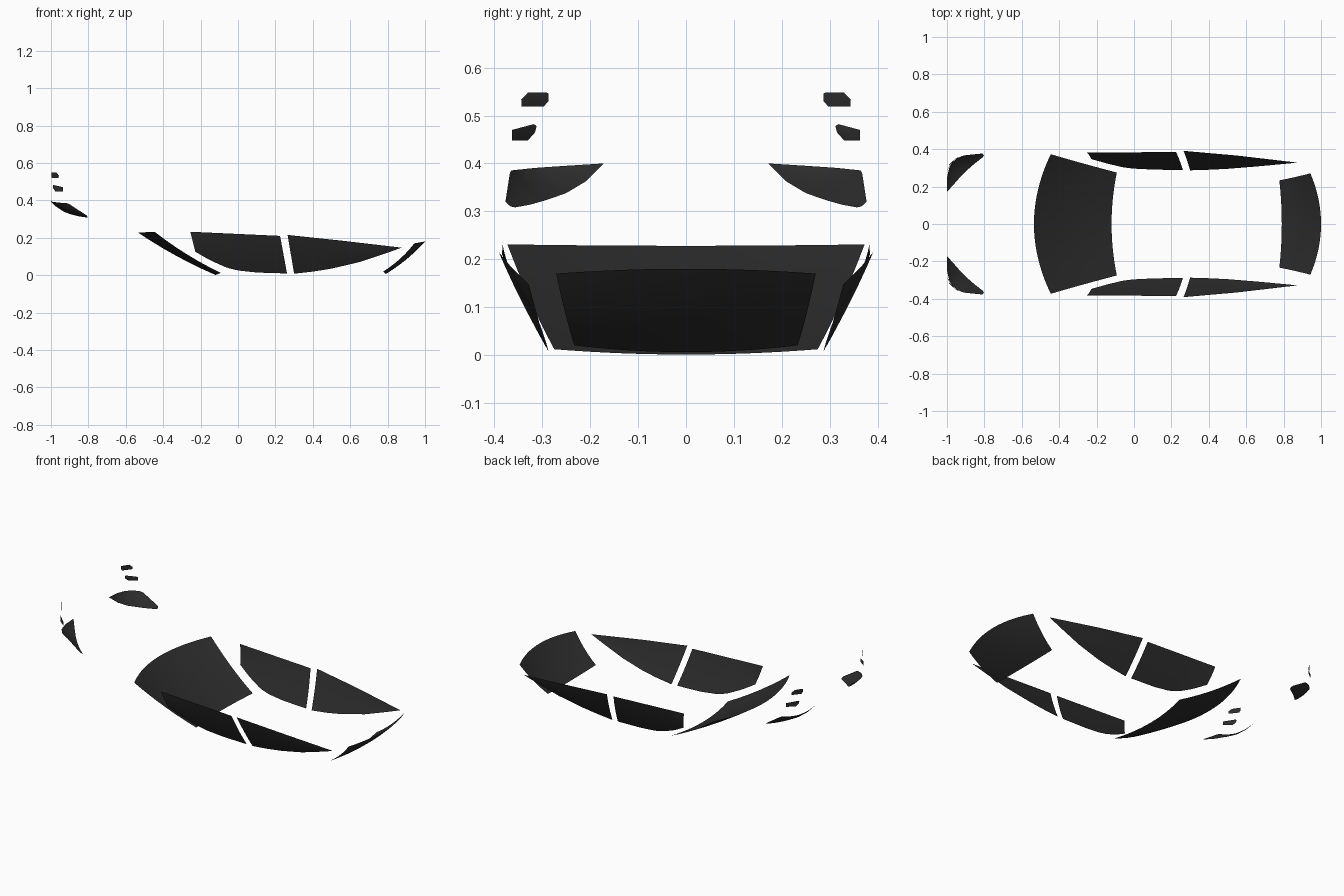
import bpy, bmesh
from mathutils import Vector

if "Cube" in bpy.data.objects:
    bpy.data.objects.remove(bpy.data.objects["Cube"])

glass = bpy.data.materials.new("dark_glass")
glass.diffuse_color = (0.025, 0.025, 0.025, 1)
glass.use_nodes = True
glass.node_tree.nodes["Principled BSDF"].inputs["Base Color"].default_value = glass.diffuse_color


def finish(name, bm):
    bmesh.ops.remove_doubles(bm, verts=bm.verts, dist=0.0005)
    me = bpy.data.meshes.new(name)
    bm.to_mesh(me)
    bm.free()
    me.materials.append(glass)
    for p in me.polygons:
        p.use_smooth = True
    ob = bpy.data.objects.new(name, me)
    bpy.context.collection.objects.link(ob)


def resample(pts, n):
    """Evenly spaced points along a polyline."""
    pts = [Vector(p) for p in pts]
    lens = [(b - a).length for a, b in zip(pts, pts[1:])]
    total, out = sum(lens), []
    for i in range(n + 1):
        d, k = total * i / n, 0
        while k < len(lens) - 1 and d > lens[k]:
            d -= lens[k]
            k += 1
        out.append(pts[k].lerp(pts[k + 1], min(1, d / lens[k])))
    return out


def panel(name, upper, lower, bow, side=1, n=20, rows=6, flip=False):
    """Curved sheet between two edge curves, bulged by the bow vector."""
    up, lo, bow = resample(upper, n), resample(lower, n), Vector(bow)
    bm = bmesh.new()
    grid = []
    for j in range(rows + 1):
        t = j / rows
        row = []
        for a, b in zip(up, lo):
            p = a.lerp(b, t)
            p += bow * (4 * t * (1 - t)) * min(1, (a - b).length / 0.1)
            row.append(bm.verts.new((p.x, p.y * side, p.z)))
        grid.append(row)
    for r0, r1 in zip(grid, grid[1:]):
        for i in range(n):
            f = [r0[i], r0[i + 1], r1[i + 1], r1[i]]
            bm.faces.new(f[::-1] if (side < 0) != flip else f)
    finish(name, bm)


def arc(xc, xe, zc, ze, w):
    """Cross-car arc from centre (xc, zc) to both ends (xe, ze)."""
    return [(xc + (xe - xc) * u * u, w * u, zc + (ze - zc) * u * u)
            for u in [i / 10 - 1 for i in range(21)]]


# Windscreen and rear window
panel("windscreen", arc(-0.535, -0.445, 0.228, 0.231, 0.373),
      arc(-0.12, -0.092, 0.001, 0.012, 0.275), (-0.005, 0, -0.01), flip=True)
panel("rear_window", arc(1.0, 0.943, 0.18, 0.17, 0.271),
      arc(0.79, 0.777, 0.006, 0.02, 0.233), (0.006, 0, -0.008))

for side, tag in ((1, "left"), (-1, "right")):
    # Door windows
    panel("front_door_window_" + tag,
          [(-0.255, .383, .232), (0.225, .384, .21)],
          [(-0.228, .347, .125), (-0.15, .325, .08), (-0.06, .303, .04),
           (0, .296, .025), (0.1, .291, .014), (.262, .288, .009)],
          (0, .005, 0), side)
    panel("rear_door_window_" + tag,
          [(.265, .391, .215), (.55, .366, .185), (.875, .328, .147)],
          [(.3, .287, .008), (.4, .29, .019), (.5, .295, .035),
           (.65, .307, .07), (.8, .321, .12), (.875, .328, .147)],
          (0, .004, 0), side)
    # Wrap-around headlamp
    panel("headlamp_" + tag,
          [(-1, .172, .4), (-1, .25, .395), (-.985, .31, .391),
           (-.95, .35, .387), (-.91, .367, .385), (-.81, .377, .32)],
          [(-1, .172, .4), (-.965, .21, .362), (-.93, .25, .338),
           (-.89, .29, .324), (-.85, .325, .314), (-.8, .363, .307),
           (-.81, .377, .32)],
          (-.008, .005, 0), side)
    # Small bumper lamps: outlines in y, z with x sloping backwards
    lamps = {
        "bumper_lamp_": ((-.99, .312, -.935, .363),
                         [(.312, .478), (.318, .482), (.363, .47),
                          (.363, .448), (.33, .448), (.315, .465)]),
        "lower_bumper_lamp_": ((-.998, .287, -.957, .345),
                               [(.287, .546), (.291, .548), (.33, .548),
                                (.344, .533), (.343, .519), (.297, .519),
                                (.287, .53)]),
    }
    for name, ((x0, y0, x1, y1), outline) in lamps.items():
        bm = bmesh.new()
        vs = [bm.verts.new((x0 + (x1 - x0) * ((y - y0) / (y1 - y0)) ** 1.4,
                            y * side, z)) for y, z in outline]
        f = bm.faces.new(vs if side > 0 else vs[::-1])
        bmesh.ops.triangulate(bm, faces=[f])
        finish(name + tag, bm)
